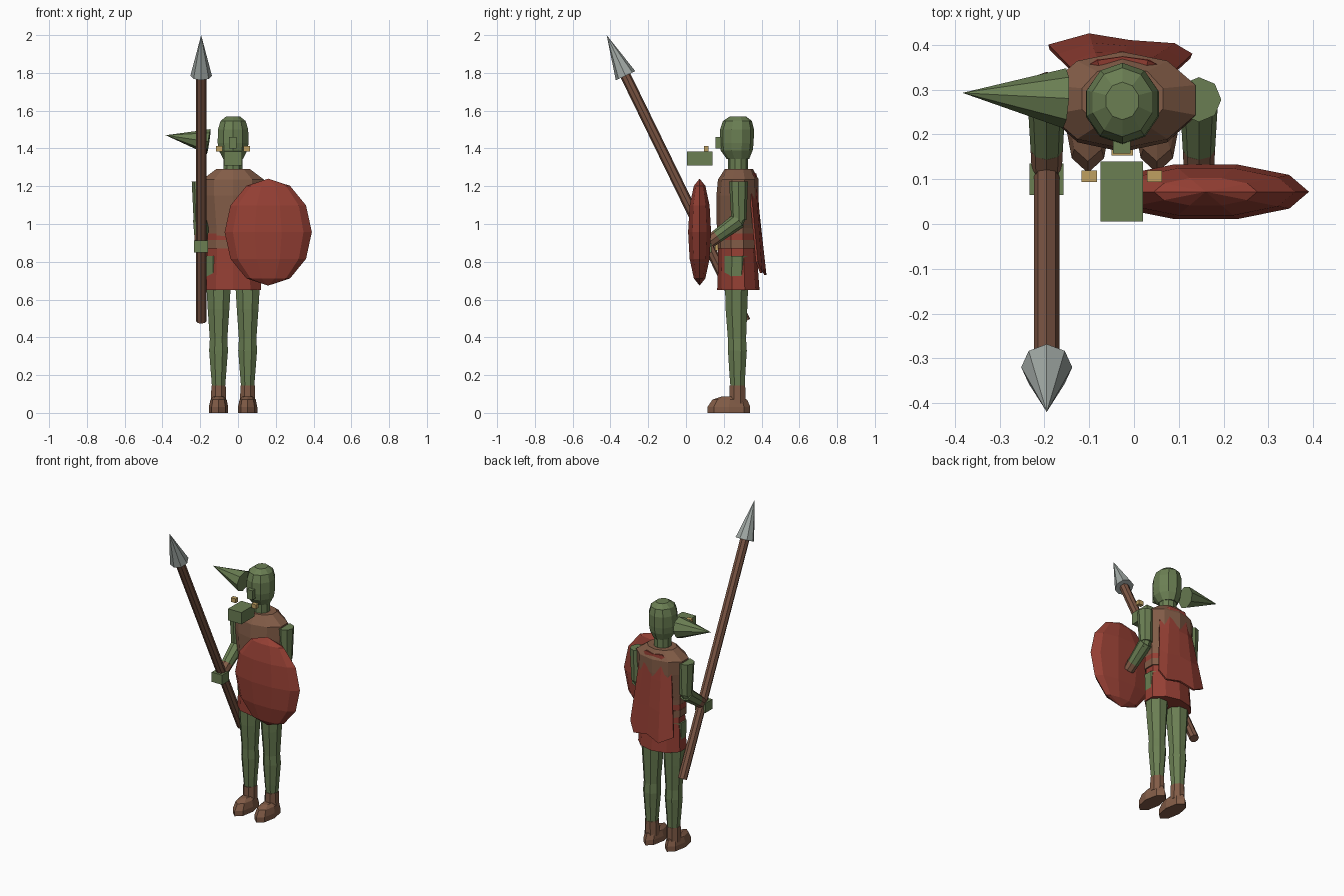
import bpy, bmesh
from math import sin, cos, pi
from mathutils import Vector, Matrix

if "Cube" in bpy.data.objects:
    bpy.data.objects.remove(bpy.data.objects["Cube"])


def material(name, r, g, b):
    m = bpy.data.materials.new(name)
    m.use_nodes = True
    m.diffuse_color = (r, g, b, 1)
    m.node_tree.nodes["Principled BSDF"].inputs["Base Color"].default_value = (r, g, b, 1)
    return m


GREEN = material("green skin", .145, .21, .086)
RED = material("red cloth", .30, .05, .034)
LEATHER = material("brown leather", .223, .107, .063)
WOOD = material("spear wood", .20, .092, .057)
STEEL = material("steel", .35, .39, .37)
GOLD = material("gold", .52, .35, .12)

CX, CY = -.026, .277    # body axis


def finish(name, bm, mat):
    bmesh.ops.recalc_face_normals(bm, faces=bm.faces)
    me = bpy.data.meshes.new(name)
    bm.to_mesh(me)
    bm.free()
    me.materials.append(mat)
    ob = bpy.data.objects.new(name, me)
    bpy.context.collection.objects.link(ob)
    return ob


def loft(name, mat, rings, x=CX, n=10, turn=pi / 10):
    """Stack of elliptical rings, each (z, radius x, radius y, centre y)."""
    bm = bmesh.new()
    loops = []
    for z, rx, ry, cy in rings:
        angles = [turn + 2 * pi * i / n for i in range(n)]
        loops.append([bm.verts.new((x + rx * cos(a), cy + ry * sin(a), z)) for a in angles])
    for low, high in zip(loops, loops[1:]):
        for i in range(n):
            j = (i + 1) % n
            bm.faces.new((low[i], low[j], high[j], high[i]))
    bm.faces.new(loops[0])
    bm.faces.new(loops[-1])
    return finish(name, bm, mat)


def limb(name, mat, a, b, r1, r2, n=8):
    """Tapered rod from point a to point b."""
    a, b = Vector(a), Vector(b)
    d = b - a
    bm = bmesh.new()
    m = Matrix.Translation((a + b) / 2) @ d.to_track_quat("Z", "Y").to_matrix().to_4x4()
    bmesh.ops.create_cone(bm, cap_ends=True, segments=n, radius1=r1, radius2=r2,
                          depth=d.length, matrix=m)
    return finish(name, bm, mat)


def box(name, mat, low, high):
    low, high = Vector(low), Vector(high)
    bm = bmesh.new()
    bmesh.ops.create_cube(bm, size=1, matrix=Matrix.Translation((low + high) / 2)
                          @ Matrix.Diagonal((high - low).to_4d()))
    return finish(name, bm, mat)


# Head and neck
loft("neck", GREEN, [(1.26, .053, .053, .275), (1.38, .053, .053, .275)])
loft("head", GREEN, [(1.345, .055, .06, .275), (1.39, .08, .085, .268), (1.43, .086, .09, .268),
                     (1.50, .084, .09, .27), (1.545, .07, .077, .272), (1.57, .038, .042, .275)])
box("nose", GREEN, (-.047, .157, 1.40), (-.008, .2, 1.46))
box("jaw", GREEN, (-.075, .006, 1.31), (.02, .14, 1.385))
for side, x in (("right", -.117), ("left", .029)):
    box(side + "_eye", GOLD, (x, .094, 1.385), (x + .034, .12, 1.412))
limb("right_ear", GREEN, (-.155, .281, 1.436), (-.383, .293, 1.47), .067, 0)

# Torso, belt and skirt
loft("torso", LEATHER, [(.88, .147, .105, .27), (.98, .15, .107, .27), (1.15, .17, .112, .273),
                        (1.235, .172, .108, .277), (1.29, .095, .075, .28)])
loft("tunic_hem", RED, [(.90, .150, .106, .27), (.95, .150, .106, .27)])
loft("belt", LEATHER, [(.87, .152, .109, .272), (.915, .152, .109, .272)])
box("belt_buckle", GOLD, (-.05, .153, .86), (-.002, .172, .92))
loft("skirt", RED, [(.65, .156, .112, CY), (.76, .150, .106, .275), (.88, .143, .102, .272)])

# Legs and boots
for side, x in (("right", -.103), ("left", .051)):
    loft(side + "_leg", GREEN,
         [(.12, .036, .04, .274), (.2, .043, .045, .272), (.33, .054, .054, .272),
          (.39, .05, .052, .27), (.55, .062, .062, .267), (.72, .073, .068, .268),
          (.83, .077, .072, .27)], x, 8, pi / 8)
    loft(side + "_boot_cuff", LEATHER, [(.05, .044, .046, .272), (.145, .041, .045, .272)],
         x, 8, pi / 8)
    loft(side + "_foot", LEATHER,
         [(0, .051, .113, .227), (.032, .051, .113, .227), (.07, .043, .092, .232),
          (.087, .025, .045, .235)], x, 8, pi / 8 if side == "none" else 0)

# Arms
for side, x in (("right", -.195), ("left", .145)):
    shoulder, elbow = (x, .278, 1.225), (x, .28, 1.02)
    wrist, hand = (x, .165, .935), (x, .125, .905)
    limb(side + "_upper_arm", GREEN, shoulder, elbow, .05, .04)
    limb(side + "_elbow", GREEN, (x, .285, 1.05), (x, .262, .995), .036, .038)
    limb(side + "_forearm", GREEN, elbow, wrist, .043, .036)
    limb(side + "_bracer", LEATHER, wrist, hand, .036, .034)
box("right_hand", GREEN, (-.233, .065, .85), (-.158, .135, .912))

# Spear
foot, neck, tip = (-.195, .315, .485), (-.195, -.32, 1.785), (-.195, -.42, 2.0)
limb("spear_shaft", WOOD, foot, neck, .028, .028)
limb("spear_head", STEEL, neck, tip, .057, 0)

# Shield
bm = bmesh.new()
bmesh.ops.create_uvsphere(bm, u_segments=10, v_segments=6, radius=1,
                          matrix=Matrix.Translation((.16, .072, .957))
                          @ Matrix.Diagonal((.231, .064, .283, 1))
                          @ Matrix.Rotation(pi / 10, 4, "Z"))
finish("shield", bm, RED)

# Cape, a flared sheet with a ragged lower edge
top = [(-.13, .335, 1.23), (-.08, .36, 1.27), (-.026, .368, 1.265), (.03, .36, 1.27), (.085, .335, 1.23)]
bottom = [(-.19, .395, .78), (-.1, .42, .73), (-.01, .405, .76), (.09, .398, .74), (.128, .375, .8)]
bm = bmesh.new()
rows = []
for t in (0, .3, .65, 1):
    rows.append([bm.verts.new(Vector(a).lerp(Vector(b), t)) for a, b in zip(top, bottom)])
for up, down in zip(rows, rows[1:]):
    for i in range(len(up) - 1):
        bm.faces.new((up[i], up[i + 1], down[i + 1], down[i]))
cape = finish("cape", bm, RED)
thick = cape.modifiers.new("thickness", "SOLIDIFY")
thick.thickness = .012
thick.offset = 0
